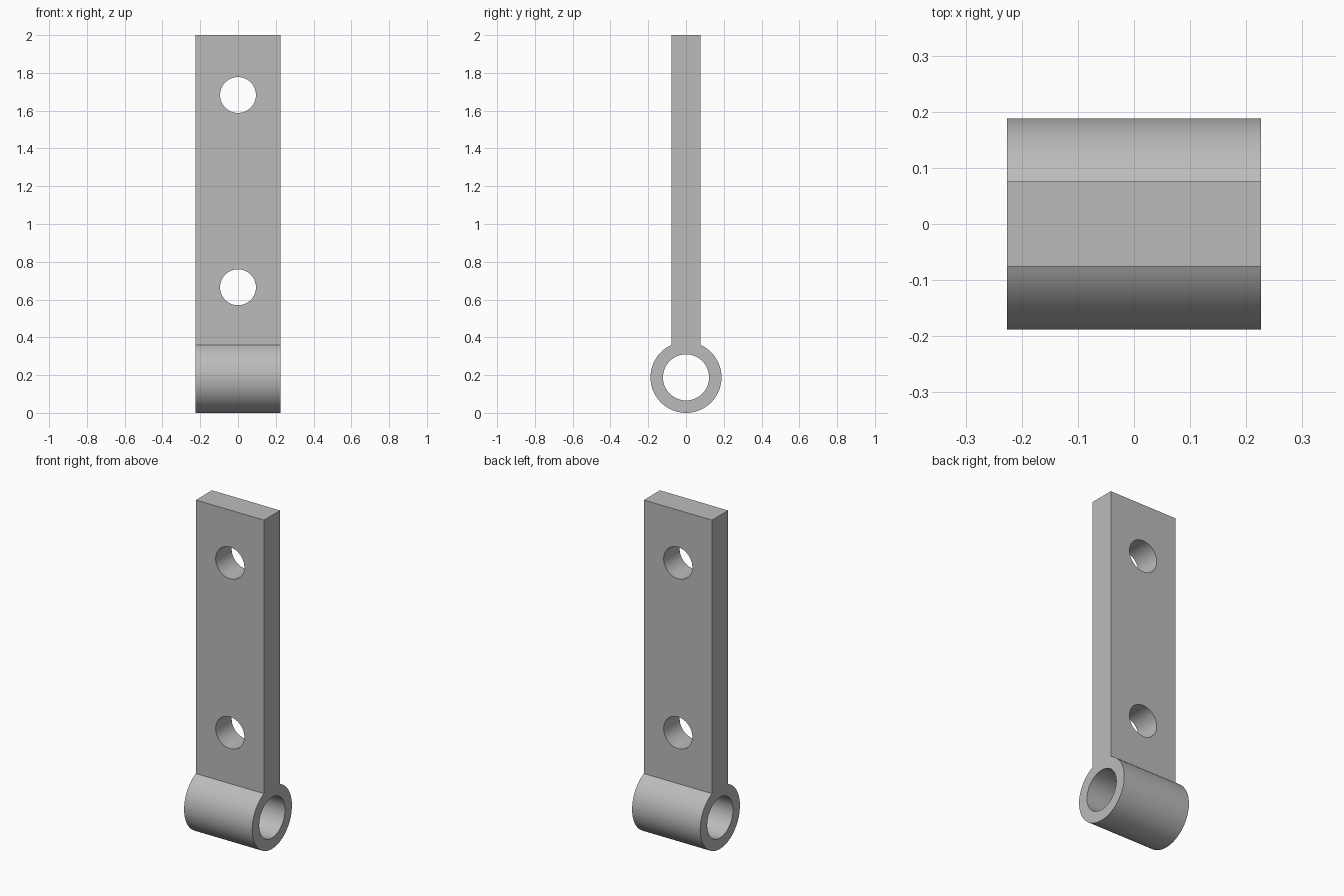
import bpy, bmesh
from math import sin, cos, asin, pi
from mathutils import Matrix

if "Cube" in bpy.data.objects:
    bpy.data.objects.remove(bpy.data.objects["Cube"], do_unlink=True)

HALF_WIDTH = 0.226
HALF_THICK = 0.076
HEIGHT = 2.0
BARREL_R = 0.188
BORE_R = 0.122
SCREW_R = 0.095
SCREW_HEIGHTS = (0.665, 1.683)
SEGMENTS = 96

steel = bpy.data.materials.new("grey_steel")
steel.use_nodes = True
GREY = (0.5, 0.5, 0.5, 1)
steel.diffuse_color = GREY
steel.node_tree.nodes["Principled BSDF"].inputs["Base Color"].default_value = GREY


def add_object(name, bm):
    bmesh.ops.recalc_face_normals(bm, faces=bm.faces)
    mesh = bpy.data.meshes.new(name)
    bm.to_mesh(mesh)
    bm.free()
    mesh.materials.append(steel)
    obj = bpy.data.objects.new(name, mesh)
    bpy.context.collection.objects.link(obj)
    return obj


def cylinder_cutter(radius, z, axis):
    bm = bmesh.new()
    place = Matrix.Translation((0, 0, z)) @ Matrix.Rotation(pi / 2, 4, axis)
    bmesh.ops.create_cone(bm, cap_ends=True, segments=SEGMENTS, radius1=radius,
                          radius2=radius, depth=1, matrix=place)
    cutter = add_object("hole_cutter", bm)
    cutter.hide_render = True
    return cutter


# Hinge leaf: keyhole-shaped side profile, extruded across the width
start = asin(HALF_THICK / BARREL_R)
profile = [(-HALF_THICK, HEIGHT), (HALF_THICK, HEIGHT)]
for i in range(SEGMENTS + 1):
    a = start + (2 * pi - 2 * start) * i / SEGMENTS
    profile.append((BARREL_R * sin(a), BARREL_R + BARREL_R * cos(a)))
bm = bmesh.new()
side = bm.faces.new([bm.verts.new((-HALF_WIDTH, y, z)) for y, z in profile])
extruded = bmesh.ops.extrude_face_region(bm, geom=[side])["geom"]
bmesh.ops.translate(bm, vec=(2 * HALF_WIDTH, 0, 0),
                    verts=[g for g in extruded if isinstance(g, bmesh.types.BMVert)])
if not any(f.normal.x < 0 and len(f.verts) > 4 for f in bm.faces) or len(
        [f for f in bm.faces if len(f.verts) > 4]) < 2:
    bm.faces.new([v for v in side.verts]) if side.is_valid is False else None
leaf = add_object("hinge_leaf", bm)

# Pin bore along the barrel and two screw holes through the plate
cutters = [cylinder_cutter(BORE_R, BARREL_R, "Y")]
cutters += [cylinder_cutter(SCREW_R, z, "X") for z in SCREW_HEIGHTS]

bpy.ops.object.select_all(action="DESELECT")
leaf.select_set(True)
bpy.context.view_layer.objects.active = leaf
for cutter in cutters:
    cut = leaf.modifiers.new("hole", "BOOLEAN")
    cut.operation = "DIFFERENCE"
    cut.solver = "EXACT"
    cut.object = cutter
    bpy.ops.object.modifier_apply(modifier=cut.name)
    bpy.data.objects.remove(cutter, do_unlink=True)

bpy.ops.object.shade_smooth_by_angle(angle=pi / 6)
